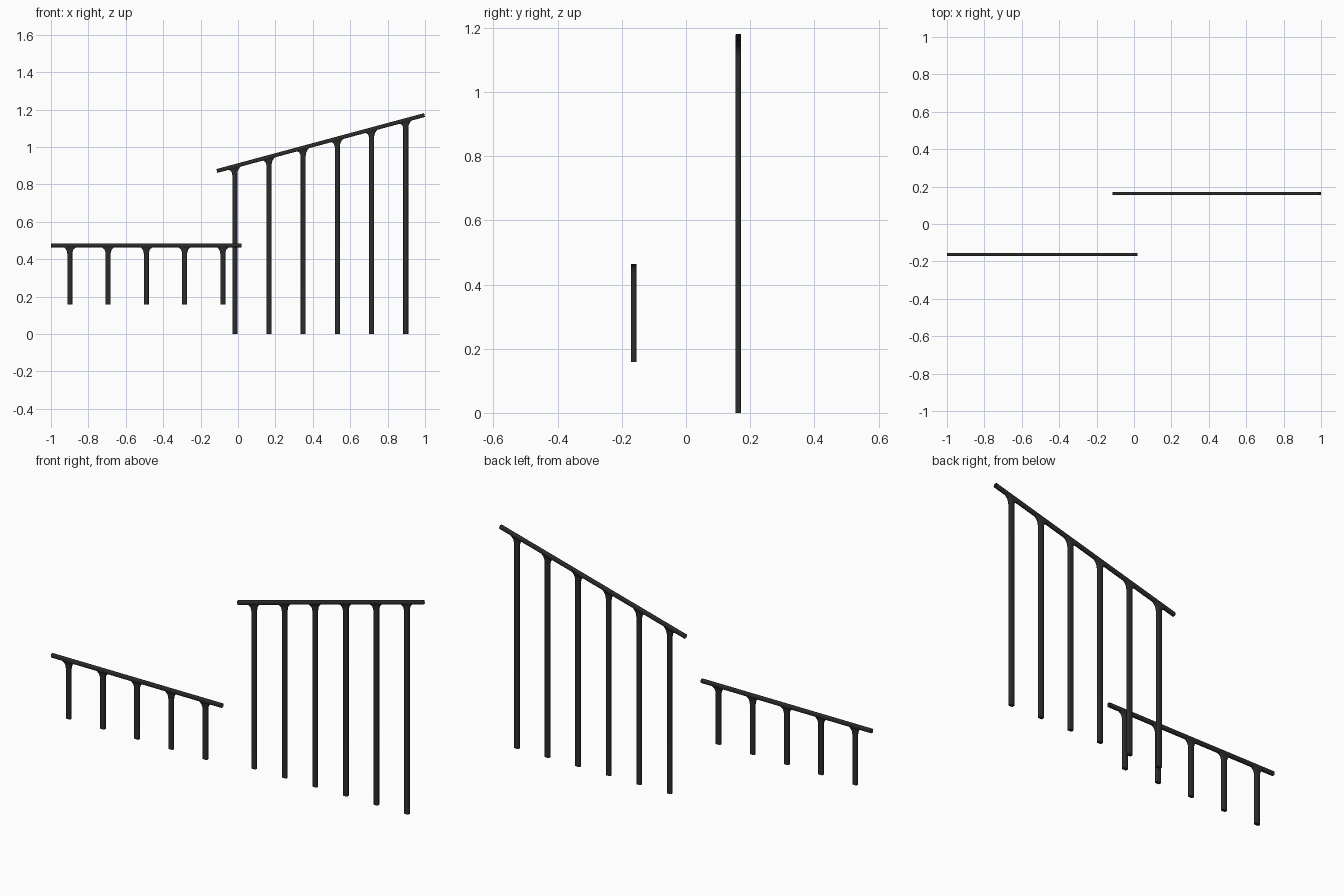
import bpy, bmesh, math
from mathutils import Vector

if "Cube" in bpy.data.objects:
    bpy.data.objects.remove(bpy.data.objects["Cube"])

metal = bpy.data.materials.new("dark_iron")
metal.diffuse_color = (0.025, 0.025, 0.026, 1)
metal.use_nodes = True
metal.node_tree.nodes["Principled BSDF"].inputs["Base Color"].default_value = metal.diffuse_color


def section(hw, hh):
    """Rounded-rectangle outline (12 points) with given half sizes."""
    r = min(hw, hh) * 0.5
    pts = []
    for sx, sy, start in ((1, 1, 0), (-1, 1, 90), (-1, -1, 180), (1, -1, 270)):
        for k in (0, 45, 90):
            a = math.radians(start + k)
            pts.append((sx * (hw - r) + r * math.cos(a), sy * (hh - r) + r * math.sin(a)))
    return pts


def loft(name, rings, caps):
    bm = bmesh.new()
    loops = [[bm.verts.new(p) for p in ring] for ring in rings]
    for a, b in zip(loops, loops[1:]):
        for i in range(len(a)):
            j = (i + 1) % len(a)
            bm.faces.new((a[i], a[j], b[j], b[i]))
    if caps:
        bm.faces.new(loops[0][::-1])
        bm.faces.new(loops[-1])
    me = bpy.data.meshes.new(name)
    bm.to_mesh(me)
    bm.free()
    ob = bpy.data.objects.new(name, me)
    ob.data.materials.append(metal)
    bpy.context.collection.objects.link(ob)
    bpy.context.view_layer.objects.active = ob
    ob.select_set(True)
    bpy.ops.object.shade_smooth_by_angle(angle=math.radians(50))
    ob.select_set(False)


HALF_Y, RAIL_H, POST_X = 0.009, 0.0105, 0.0135


def rail(name, y, start, end):
    """Open-ended handrail tube between two (x, z) points."""
    a, b = Vector((start[0], y, start[1])), Vector((end[0], y, end[1]))
    up = (b - a).normalized().cross(Vector((0, 1, 0))) * -1
    prof = [Vector((0, u, 0)) + up * v for u, v in section(HALF_Y, RAIL_H)]
    loft(name, [[p + q for q in prof] for p in (a, b)], False)


def baluster(name, x, y, bottom, top, slope):
    """Post whose top flares out to meet the underside of the rail."""
    rings = [[(x + u, y + v, bottom) for u, v in section(POST_X, HALF_Y)]]
    for drop, hx in ((0.036, POST_X), (0.022, 0.0155), (0.011, 0.0205), (0.004, 0.028), (0, 0.034)):
        rings.append([(x + u, y + v, top - drop + slope * u) for u, v in section(hx, HALF_Y)])
    loft(name, rings, True)


def railing(name, y, start, end, bottom, first, last, count):
    rail(name + "_handrail", y, start, end)
    slope = (end[1] - start[1]) / (end[0] - start[0])
    under = RAIL_H * math.sqrt(1 + slope * slope)
    for i in range(count):
        x = first + (last - first) * i / (count - 1)
        top = start[1] + slope * (x - start[0]) - under + 0.001
        baluster(f"{name}_baluster_{i + 1}", x, y, bottom, top, slope)


# level railing at the front, sloped railing at the back
railing("level", -0.163, (-1.0, 0.474), (0.02, 0.474), 0.159, -0.899, -0.081, 5)
railing("sloped", 0.163, (-0.113, 0.872), (0.997, 1.171), 0.0, -0.017, 0.897, 6)
